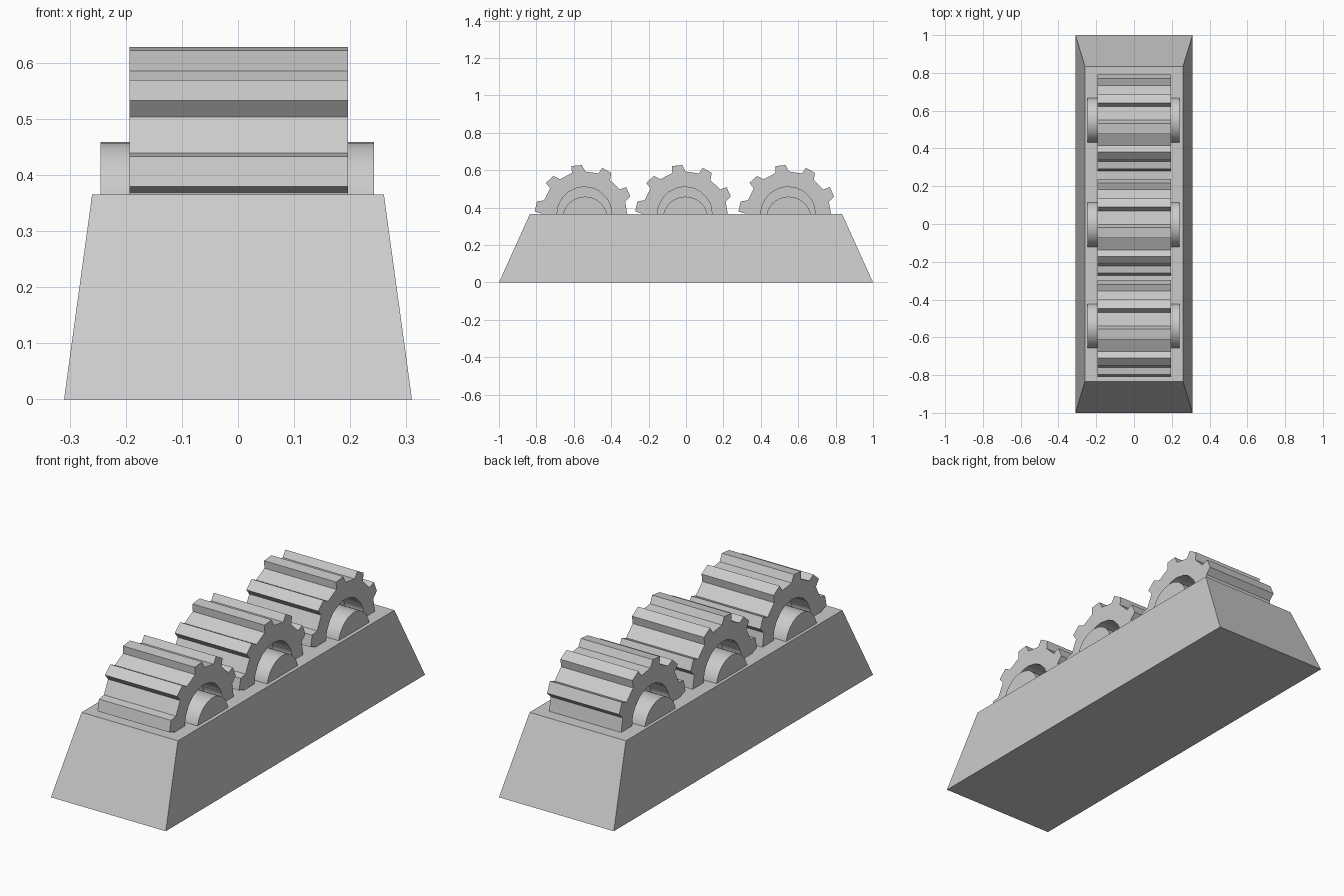
import bpy, bmesh
from math import sin, cos, radians

if "Cube" in bpy.data.objects:
    bpy.data.objects.remove(bpy.data.objects["Cube"])

AXLE_Z = 0.365
CENTRES = (-0.543, -0.006, 0.546)


def make_object(name, rings):
    """Skin matching rings of points and cap both ends."""
    bm = bmesh.new()
    loops = [[bm.verts.new(p) for p in ring] for ring in rings]
    n = len(loops[0])
    for a, b in zip(loops, loops[1:]):
        for i in range(n):
            j = (i + 1) % n
            bm.faces.new((a[i], a[j], b[j], b[i]))
    bm.faces.new(loops[0][::-1])
    bm.faces.new(loops[-1])
    bmesh.ops.recalc_face_normals(bm, faces=bm.faces)
    mesh = bpy.data.meshes.new(name)
    bm.to_mesh(mesh)
    bm.free()
    obj = bpy.data.objects.new(name, mesh)
    bpy.context.collection.objects.link(obj)
    return obj


# Tapered plinth
def rect(x, y, z):
    return [(-x, -y, z), (x, -y, z), (x, y, z), (-x, y, z)]


make_object("base", [rect(0.31, 1.0, 0), rect(0.26, 0.835, 0.365)])

# Gear outline: ten blunt teeth as (angle, radius) pairs
outline = []
for t in range(10):
    mid = 27 + 36 * t
    outline += [(mid - 10, 0.228), (mid - 6, 0.263),
                (mid + 6, 0.266), (mid + 8, 0.230)]


def ring(x, y, z, radius=None):
    return [(x, y + (radius or r) * cos(radians(a)),
             z + (radius or r) * sin(radians(a))) for a, r in outline]


for k, y in enumerate(CENTRES, 1):
    # Toothed wheel with a round recess in each end
    depth, hole, x0, x1 = 0.1, 0.146, -0.193, 0.196
    make_object(f"gear_{k}", [
        ring(x0 + depth, y, AXLE_Z, hole), ring(x0, y, AXLE_Z, hole),
        ring(x0, y, AXLE_Z), ring(x1, y, AXLE_Z),
        ring(x1, y, AXLE_Z, hole), ring(x1 - depth, y, AXLE_Z, hole)])

    # Axle passing through the wheel
    bpy.ops.mesh.primitive_cylinder_add(
        vertices=32, radius=0.121, depth=0.487,
        location=(-0.0015, y + 0.003, 0.338), rotation=(0, radians(90), 0))
    axle = bpy.context.object
    axle.name = f"axle_{k}"
    bpy.ops.object.shade_smooth_by_angle()
